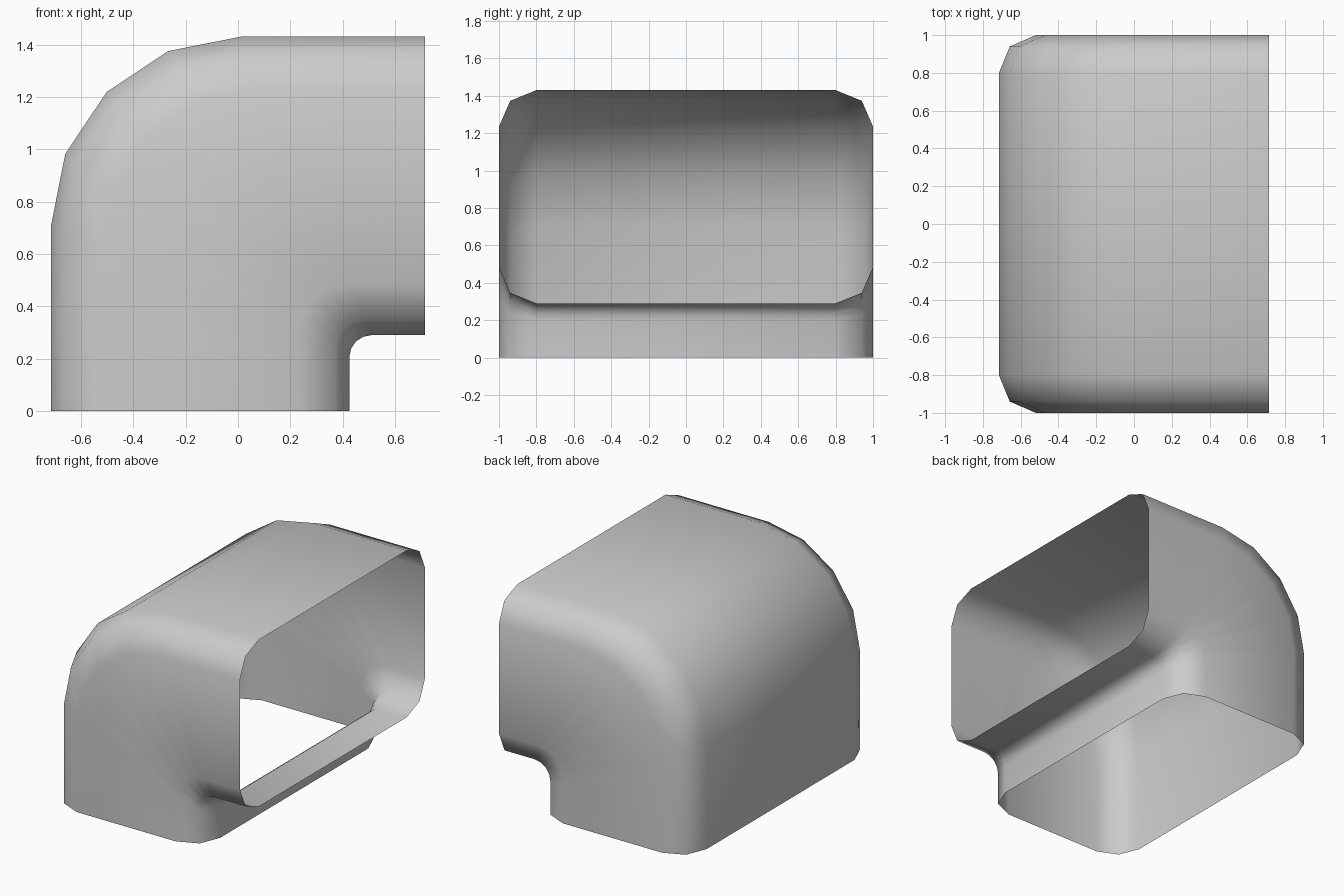
import bpy, bmesh, math

if "Cube" in bpy.data.objects:
    bpy.data.objects.remove(bpy.data.objects["Cube"])

# Single colour
grey = bpy.data.materials.new("light_grey")
grey.diffuse_color = (0.6, 0.6, 0.6, 1)
grey.use_nodes = True
grey.node_tree.nodes["Principled BSDF"].inputs["Base Color"].default_value = grey.diffuse_color

# Rounded cross-section: (fraction from outer wall to inner wall, y)
half = [(0.0, 0.80), (0.05, 0.94), (0.171, 1.0), (0.829, 1.0), (0.95, 0.94), (1.0, 0.80)]
section = half + [(t, -y) for t, y in reversed(half)]

# Bend of the outer and inner walls: arc centre x, z and radius
OUTER = (0.01, 0.705, 0.725)
INNER = (0.51, 0.205, 0.085)
END = 0.715
STEPS = 4


def ring(step):
    """Points of one section; the first and last are the open ends."""
    pts = []
    a = math.pi / 2 * min(max(step, 0), STEPS) / STEPS
    for t, y in section:
        cx, cz, r = (o + (i - o) * t for o, i in zip(OUTER, INNER))
        x, z = cx - r * math.cos(a), cz + r * math.sin(a)
        if step < 0:
            z = 0.0
        if step > STEPS:
            x = END
        pts.append((x, y, z))
    return pts


# Duct elbow: open shell lofted through the sections
bm = bmesh.new()
rings = [[bm.verts.new(p) for p in ring(s)] for s in range(-1, STEPS + 2)]
n = len(section)
for a, b in zip(rings, rings[1:]):
    for i in range(n):
        j = (i + 1) % n
        bm.faces.new((a[i], b[i], b[j], a[j]))
bm.normal_update()
# Make the normals point outward, judged on the outer back wall
wall = min(bm.faces, key=lambda f: f.calc_center_median().x)
if wall.normal.x > 0:
    bmesh.ops.reverse_faces(bm, faces=bm.faces[:])
for f in bm.faces:
    f.smooth = True
mesh = bpy.data.meshes.new("duct_elbow")
bm.to_mesh(mesh)
bm.free()
mesh.materials.append(grey)
obj = bpy.data.objects.new("duct_elbow", mesh)
bpy.context.collection.objects.link(obj)
